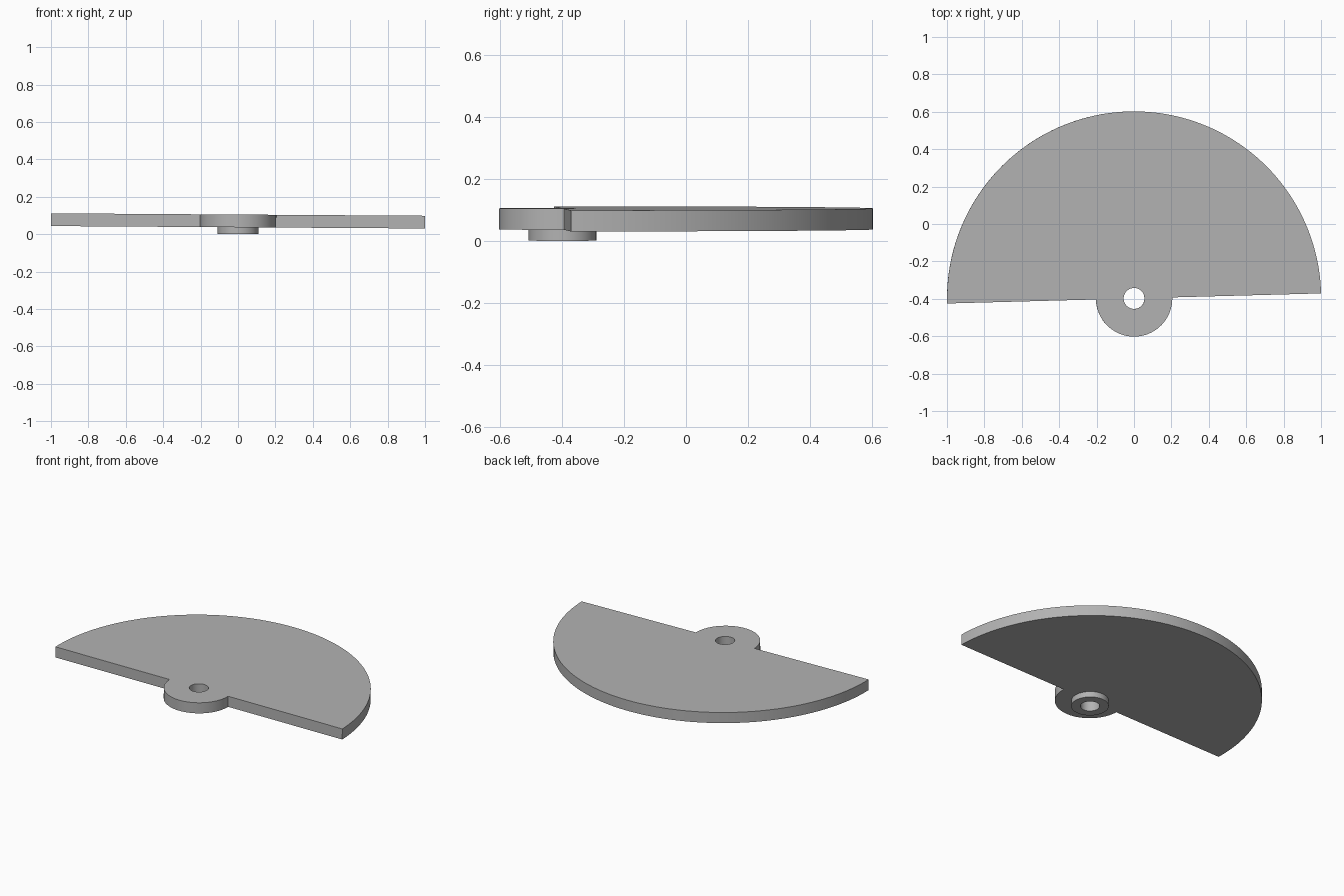
import bpy, bmesh
from math import sin, cos, pi, atan
from mathutils import Matrix

cube = bpy.data.objects.get("Cube")
if cube:
    bpy.data.objects.remove(cube, do_unlink=True)

CENTRE_Y = -0.398      # pivot axis
EDGE_TURN = 0.027      # straight edge is turned slightly
TILT = atan(0.0065)    # weight leans slightly toward +x
BORE = 0.056

metal = bpy.data.materials.new("grey metal")
metal.use_nodes = True
grey = (0.45, 0.45, 0.45, 1)
metal.diffuse_color = grey
metal.node_tree.nodes["Principled BSDF"].inputs["Base Color"].default_value = grey


def arc(radius, start, end, steps):
    angles = [start + (end - start) * i / steps for i in range(steps + 1)]
    return [(radius * cos(a), radius * sin(a)) for a in angles]


def circle(radius, steps):
    return arc(radius, 0, 2 * pi, steps)[:-1]


def slab(name, loops, bottom, top):
    """Fill the outline with its holes, then extrude it to a solid."""
    bm = bmesh.new()
    edges = []
    for loop in loops:
        verts = [bm.verts.new((x, y, bottom)) for x, y in loop]
        edges += [bm.edges.new((v, verts[i - 1])) for i, v in enumerate(verts)]
    bmesh.ops.triangle_fill(bm, edges=edges, use_beauty=True, normal=(0, 0, 1))
    result = bmesh.ops.extrude_face_region(bm, geom=bm.faces[:], use_keep_orig=True)
    raised = [g for g in result["geom"] if isinstance(g, bmesh.types.BMVert)]
    bmesh.ops.translate(bm, verts=raised, vec=(0, 0, top - bottom))
    bmesh.ops.recalc_face_normals(bm, faces=bm.faces[:])
    bm.transform(Matrix.Translation((0, CENTRE_Y, 0)) @ Matrix.Rotation(TILT, 4, 'Y'))
    mesh = bpy.data.meshes.new(name)
    bm.to_mesh(mesh)
    bm.free()
    mesh.materials.append(metal)
    obj = bpy.data.objects.new(name, mesh)
    bpy.context.collection.objects.link(obj)
    bpy.ops.object.select_all(action='DESELECT')
    obj.select_set(True)
    bpy.context.view_layer.objects.active = obj
    bpy.ops.object.shade_smooth_by_angle(angle=pi / 6)
    return obj


# Half-disc plate with a round hub bulging past its straight edge
outline = (arc(1.0, EDGE_TURN, pi + EDGE_TURN, 96)
           + arc(0.204, pi + EDGE_TURN, 2 * pi + EDGE_TURN, 48))
slab("half_disc_plate", [outline, circle(BORE, 48)], 0.037, 0.105)

# Short bearing collar under the hub
slab("bearing_collar", [circle(0.109, 64), circle(BORE, 48)], 0.001, 0.037)
